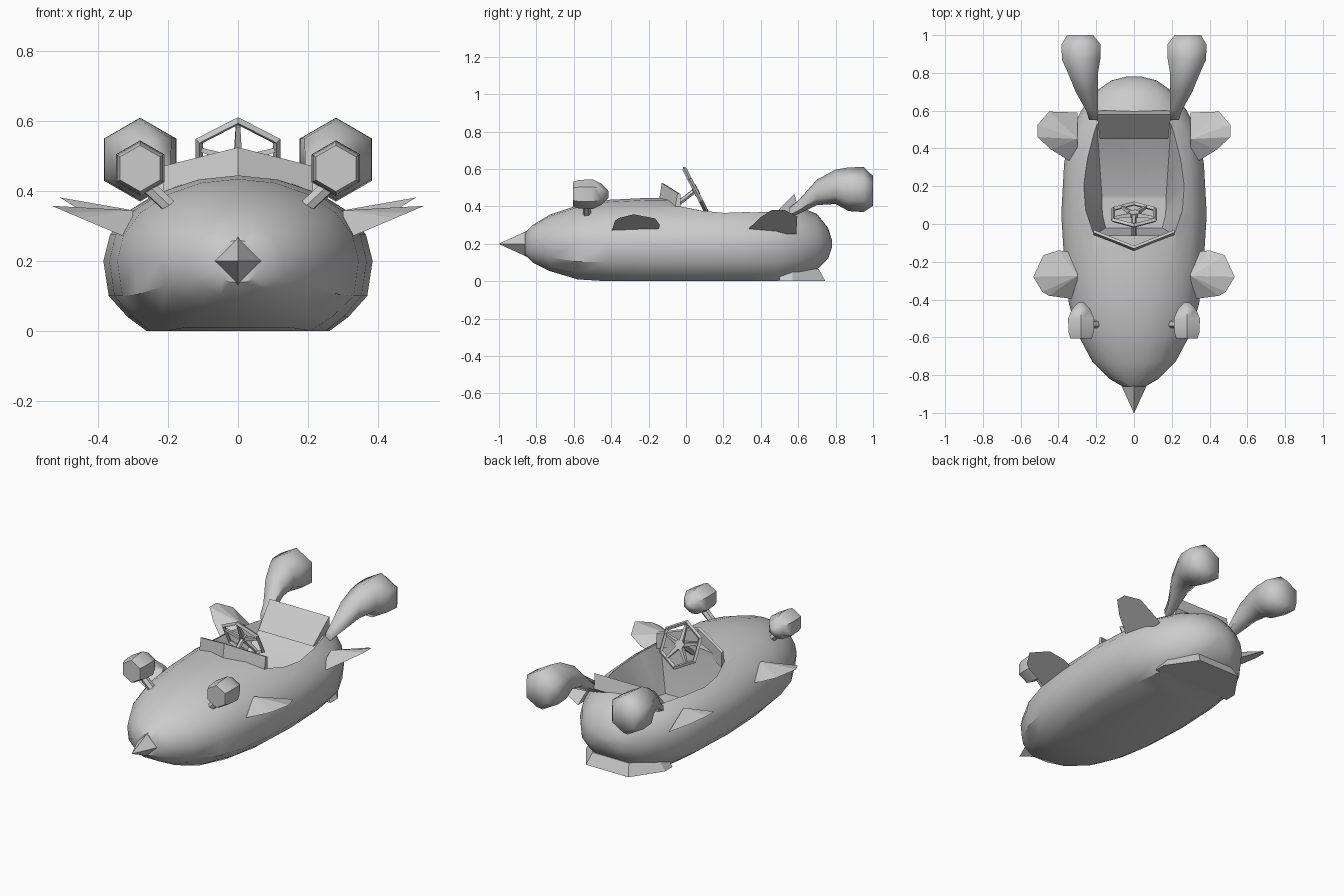
import bpy, bmesh, math
from mathutils import Vector

old = bpy.data.objects.get("Cube")
if old:
    bpy.data.objects.remove(old, do_unlink=True)

grey = bpy.data.materials.new("plain_grey")
grey.use_nodes = True
GREY = (0.6, 0.6, 0.6, 1)
grey.diffuse_color = GREY
grey.node_tree.nodes["Principled BSDF"].inputs["Base Color"].default_value = GREY


def finish(bm, name, angle=None):
    """Turn a bmesh into an object with consistent normals."""
    bmesh.ops.recalc_face_normals(bm, faces=bm.faces[:])
    mesh = bpy.data.meshes.new(name)
    bm.to_mesh(mesh)
    bm.free()
    mesh.materials.append(grey)
    obj = bpy.data.objects.new(name, mesh)
    bpy.context.collection.objects.link(obj)
    if angle:
        smooth(obj, angle)
    return obj


def smooth(obj, angle):
    bpy.ops.object.select_all(action='DESELECT')
    obj.select_set(True)
    bpy.context.view_layer.objects.active = obj
    bpy.ops.object.shade_smooth_by_angle(angle=math.radians(angle))


def add_loft(bm, rings):
    """Skin a series of equal rings and close both ends."""
    loops = [[bm.verts.new(p) for p in ring] for ring in rings]
    n = len(loops[0])
    for a, b in zip(loops, loops[1:]):
        for i in range(n):
            j = (i + 1) % n
            bm.faces.new((a[i], a[j], b[j], b[i]))
    bm.faces.new(loops[0])
    bm.faces.new(loops[-1])


def loft(name, rings, angle=None):
    bm = bmesh.new()
    add_loft(bm, rings)
    return finish(bm, name, angle)


def ring_y(x, y, z, r, sides=6):
    """Regular polygon facing along y, with a corner at the top."""
    turn = math.tau / sides
    return [(x + r * math.sin(i * turn), y, z + r * math.cos(i * turn)) for i in range(sides)]


def add_rod(bm, a, b, ra, rb, sides=6):
    """Tapered rod between two points."""
    a, b = Vector(a), Vector(b)
    d = (b - a).normalized()
    u = d.orthogonal().normalized()
    v = d.cross(u)
    turn = math.tau / sides
    add_loft(bm, [[c + r * (u * math.cos(i * turn) + v * math.sin(i * turn)) for i in range(sides)]
                  for c, r in ((a, ra), (b, rb))])


def mirrored(points):
    """Complete a right-hand outline with its mirror image."""
    return points + [(-p[0],) + tuple(p[1:]) for p in reversed(points)]


# Hull: y, half width, top, bottom, floor share of the width
stations = [
    (-0.86, 0.06, 0.26, 0.14, 0.40), (-0.82, 0.13, 0.30, 0.10, 0.40),
    (-0.73, 0.22, 0.355, 0.055, 0.45), (-0.58, 0.30, 0.405, 0.01, 0.50),
    (-0.42, 0.345, 0.435, 0, 0.60), (-0.22, 0.368, 0.445, 0, 0.68),
    (0.05, 0.385, 0.445, 0, 0.68), (0.32, 0.37, 0.435, 0, 0.68),
    (0.48, 0.34, 0.42, 0, 0.68), (0.60, 0.28, 0.40, 0.02, 0.60),
    (0.70, 0.205, 0.36, 0.06, 0.55), (0.76, 0.12, 0.285, 0.12, 0.50),
    (0.78, 0.04, 0.22, 0.18, 0.50)]


def hull_ring(y, w, top, bottom, share):
    mid = 0.2
    half = [(w * share, y, bottom), (w * (share + 0.96) / 2, y, mid + (bottom - mid) * 0.8),
            (w * 0.96, y, mid + (bottom - mid) * 0.5)]
    for deg in (0, 18, 36, 54, 72):
        a = math.radians(deg)
        half.append((w * math.cos(a), y, mid + (top - mid) * math.sin(a)))
    return half + [(0, y, top)] + [(-x, yy, z) for x, yy, z in reversed(half)]


hull = loft("hull", [hull_ring(*s) for s in stations])

# Cockpit opening, its rear wall sloping forward into the seat
rim = mirrored([(0.21, -0.06), (0.265, 0.08), (0.28, 0.22), (0.255, 0.38), (0.20, 0.585)])
floor = mirrored([(0.15, -0.02), (0.165, 0.04), (0.17, 0.09), (0.17, 0.13), (0.17, 0.15)])
cutter = loft("cockpit_cutter", [[(x, y, 0.13) for x, y in floor],
                                 [(x, y, 0.40) for x, y in rim],
                                 [(x, y, 0.60) for x, y in rim]])
cutter.hide_render = True
cut = hull.modifiers.new("cockpit", 'BOOLEAN')
cut.operation, cut.solver, cut.object = 'DIFFERENCE', 'EXACT', cutter
bpy.context.view_layer.objects.active = hull
bpy.ops.object.modifier_apply(modifier=cut.name)
bpy.data.objects.remove(cutter, do_unlink=True)
smooth(hull, 38)

# Nose spike
loft("nose_spike", [ring_y(0, -0.82, 0.2, 0.085, 4), ring_y(0, -0.86, 0.2, 0.065, 4),
                    ring_y(0, -1.0, 0.2, 0.001, 4)])

# Flared skirt under the tail
skirt_low = mirrored([(0.26, 0.50), (0.26, 0.57), (0.14, 0.745)])
skirt_top = mirrored([(0.22, 0.50), (0.22, 0.57), (0.12, 0.71)])
loft("tail_skirt", [[(x, y, 0) for x, y in skirt_low], [(x, y, 0.065) for x, y in skirt_top]])

# Seat back standing above the rear rim
seat = [(0.45, 0.335), (0.58, 0.468), (0.60, 0.385), (0.56, 0.33)]
loft("seat_back", [[(s * (0.18 + (z - 0.33) * 0.12), y, z) for y, z in seat] for s in (-1, 1)])

# Folded windscreen
screen = [(-0.215, -0.06), (0, -0.145), (0.215, -0.06)]
loft("windscreen", [[(x, y, 0.425 - abs(x) * 0.2), (x, y + 0.015, 0.525 - abs(x) * 0.25),
                     (x, y + 0.03, 0.52 - abs(x) * 0.25), (x, y + 0.03, 0.42 - abs(x) * 0.2)]
                    for x, y in screen])

# Steering wheel: hexagonal rim, spokes, hub and column
bm = bmesh.new()
centre = Vector((0, 0.05, 0.487))
up = Vector((0, -0.46, 0.89))
side = Vector((1, 0, 0))
axis = side.cross(up)


def on_wheel(deg, r, lift=0.0):
    a = math.radians(deg)
    return centre + r * (side * math.cos(a) + up * math.sin(a)) + axis * lift


sections = [(0.115, 0), (0.127, 0.012), (0.14, 0), (0.127, -0.012)]
rim_loops = [[bm.verts.new(on_wheel(30 + 60 * i, r, h)) for r, h in sections] for i in range(6)]
for i in range(6):
    a, b = rim_loops[i], rim_loops[(i + 1) % 6]
    for j in range(4):
        k = (j + 1) % 4
        bm.faces.new((a[j], a[k], b[k], b[j]))
for i in range(5):
    add_rod(bm, on_wheel(90 + 72 * i, 0.015), on_wheel(90 + 72 * i, 0.112), 0.016, 0.009, 4)
add_rod(bm, centre - axis * 0.015, centre + axis * 0.012, 0.03, 0.025)
add_rod(bm, centre, (0, -0.08, 0.385), 0.014, 0.014)
finish(bm, "steering_wheel")

# Paired parts
lamp = [(-0.605, 0.066), (-0.575, 0.076), (-0.50, 0.08), (-0.45, 0.055), (-0.415, 0.018)]
pipe = [(0.215, 0.55, 0.365, 0.026), (0.222, 0.60, 0.395, 0.036), (0.25, 0.70, 0.475, 0.068),
        (0.27, 0.80, 0.505, 0.092), (0.28, 0.87, 0.492, 0.117), (0.28, 0.95, 0.49, 0.12),
        (0.285, 1.0, 0.483, 0.08)]
front_fin = [(0.30, -0.40), (0.45, -0.38), (0.485, -0.36), (0.533, -0.28), (0.48, -0.165),
             (0.40, -0.14), (0.30, -0.15)]
rear_fin = [(0.30, 0.31), (0.36, 0.345), (0.44, 0.395), (0.51, 0.46), (0.51, 0.525),
            (0.45, 0.595), (0.30, 0.59)]


def fin(name, s, outline, tip_z):
    """Wedge tapering from a thick root to a thin raised edge."""
    span = max(x for x, _ in outline) - 0.33

    def low(x):
        return 0.272 + (tip_z - 0.272) * (x - 0.33) / span
    bm = bmesh.new()
    edge = [bm.verts.new((s * x, y, low(x))) for x, y in outline]
    ridge_y = (outline[0][1] + outline[-1][1]) / 2
    ridge = bm.verts.new((s * 0.30, ridge_y, 0.345))
    bm.faces.new(edge)
    for a, b in zip(edge, edge[1:] + edge[:1]):
        bm.faces.new((a, b, ridge))
    finish(bm, name)


for s, label in ((1, "left"), (-1, "right")):
    loft(label + "_headlamp", [ring_y(s * 0.28, y, 0.465, r) for y, r in lamp], 50)
    bm = bmesh.new()
    add_rod(bm, (s * 0.275, -0.53, 0.43), (s * 0.195, -0.53, 0.355), 0.022, 0.022)
    finish(bm, label + "_lamp_stalk", 30)
    loft(label + "_exhaust", [ring_y(s * x, y, z, r) for x, y, z, r in pipe], 62)
    fin(label + "_front_fin", s, front_fin, 0.358)
    fin(label + "_rear_fin", s, rear_fin, 0.382)
